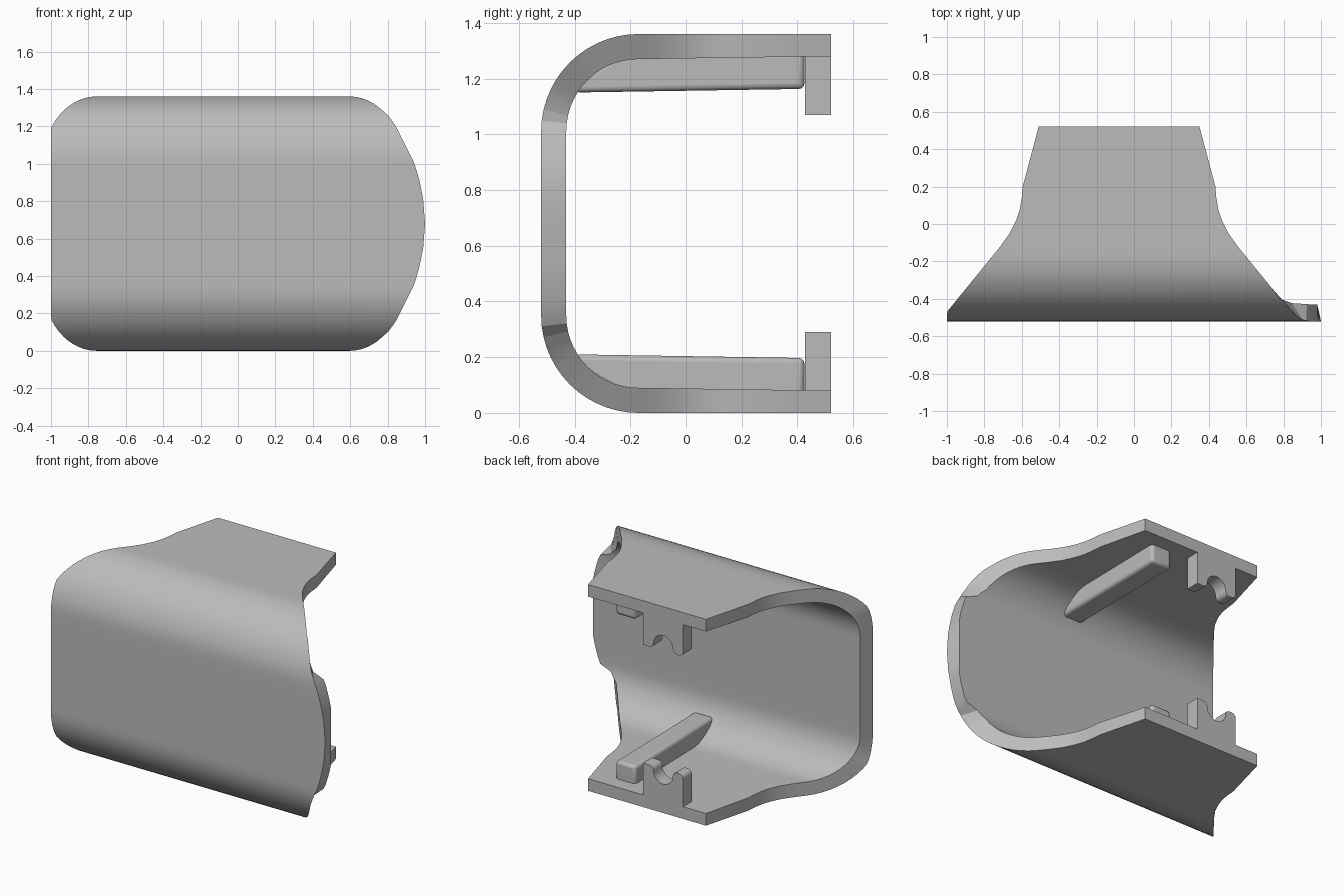
import bpy, bmesh, math

cube = bpy.data.objects.get("Cube")
if cube:
    bpy.data.objects.remove(cube)

HEIGHT, BACK = 1.36, 0.52
ARC_Y, ARC_Z = -0.17, 0.35      # centre of the rounded lower bend
MID_X = -0.08                   # centre line of the flanges

grey = bpy.data.materials.new("plain_grey")
grey.use_nodes = True
grey.diffuse_color = (0.5, 0.5, 0.5, 1)
grey.node_tree.nodes["Principled BSDF"].inputs["Base Color"].default_value = (0.5, 0.5, 0.5, 1)


def lerp_table(table, v):
    """Piecewise linear lookup in a rising table."""
    if v <= table[0][0]:
        return table[0][1]
    for (a, fa), (b, fb) in zip(table, table[1:]):
        if v <= b:
            return fa + (fb - fa) * (v - a) / (b - a)
    return table[-1][1]


# Half width of the flange against depth, and wall edge against height
HALF_WIDTH = [(-0.47, 0.92), (-0.12, 0.635), (-0.05, 0.585), (0.02, 0.55),
              (0.08, 0.53), (0.14, 0.52), (0.2, 0.515), (BACK, 0.43)]
WALL_EDGE = [(0, 0.6), (0.02, 0.69), (0.06, 0.765), (0.11, 0.81), (0.16, 0.845),
             (0.26, 0.895), (0.36, 0.945), (0.45, 0.97), (0.55, 0.99), (0.68, 1)]
INNER_EDGE = [(-0.43, 1), (-0.425, 0.85), (-0.4, 0.78)]


def left_x(y):
    return max(-1, MID_X - lerp_table(HALF_WIDTH, y))


def right_x(y, z, inner):
    by_depth = MID_X + lerp_table(HALF_WIDTH, y)
    if y > -0.39:
        return by_depth
    if inner:
        return min(lerp_table(INNER_EDGE, y), lerp_table(WALL_EDGE, z), 0.98)
    return lerp_table(WALL_EDGE, z)


def finish(bm, name, bevel=0):
    bmesh.ops.recalc_face_normals(bm, faces=bm.faces)
    mesh = bpy.data.meshes.new(name)
    bm.to_mesh(mesh)
    bm.free()
    mesh.materials.append(grey)
    obj = bpy.data.objects.new(name, mesh)
    bpy.context.collection.objects.link(obj)
    if bevel:
        mod = obj.modifiers.new("soft_edges", "BEVEL")
        mod.width, mod.segments, mod.limit_method = bevel, 3, "ANGLE"
    bpy.ops.object.select_all(action="DESELECT")
    obj.select_set(True)
    bpy.context.view_layer.objects.active = obj
    bpy.ops.object.shade_smooth_by_angle(angle=math.radians(30))
    return obj


def prism(name, points, shift, bevel=0):
    """Extrude a closed outline by the shift vector."""
    bm = bmesh.new()
    face = bm.faces.new([bm.verts.new(p) for p in points])
    geom = bmesh.ops.extrude_face_region(bm, geom=[face])["geom"]
    moved = [v for v in geom if isinstance(v, bmesh.types.BMVert)]
    bmesh.ops.translate(bm, verts=moved, vec=shift)
    return finish(bm, name, bevel)


# Shell: pairs of outer and inner points from lower flange to mid wall
stations = []
for y in (BACK, 0.36, 0.2, 0.14, 0.08, 0.02, -0.05, -0.12):
    stations.append(((y, 0), (y, 0.09 - 0.01 * (y - ARC_Y) / (BACK - ARC_Y))))
ARC_STEPS = 14
for i in range(ARC_STEPS + 1):
    a = math.pi / 2 * i / ARC_STEPS
    s, c = math.sin(a), math.cos(a)
    stations.append(((ARC_Y - 0.35 * s, ARC_Z - 0.35 * c),
                     (ARC_Y - 0.26 * s, ARC_Z - 0.26 * c)))
for z in (0.4, 0.45, 0.5, 0.55, 0.62, HEIGHT / 2):
    stations.append(((-BACK, z), (-0.43, z)))

bm = bmesh.new()
rings = []
for (oy, oz), (iy, iz) in stations:
    rings.append([(left_x(oy), oy, oz), (right_x(oy, oz, False), oy, oz),
                  (right_x(iy, iz, True), iy, iz), (left_x(iy), iy, iz)])
rings += [[(x, y, HEIGHT - z) for x, y, z in ring] for ring in reversed(rings[:-1])]
rings = [[bm.verts.new(p) for p in ring] for ring in rings]
for r, q in zip(rings, rings[1:]):
    for k in range(4):
        bm.faces.new((r[k], r[k - 1], q[k - 1], q[k]))
bm.faces.new(rings[0])
bm.faces.new(rings[-1])
finish(bm, "curved_shell")

# Clip outline: a lug with a round notch and softened prong tips
CLIP_X, CLIP_W, TIP, NOTCH, SOFT = -0.197, 0.147, 0.29, 0.07, 0.03


def arc(cx, cz, r, start, end, n=8):
    angles = [math.radians(start + (end - start) * i / n) for i in range(n + 1)]
    return [(cx + r * math.cos(a), cz + r * math.sin(a)) for a in angles]


clip = [(-CLIP_W, 0.06)]
clip += arc(SOFT - CLIP_W, TIP - SOFT, SOFT, 180, 90, 4)
clip += arc(-NOTCH - SOFT, TIP - SOFT, SOFT, 90, 0, 4)
clip += arc(0, TIP - SOFT, NOTCH, 180, 360, 12)[1:-1]
clip += arc(NOTCH + SOFT, TIP - SOFT, SOFT, 180, 90, 4)
clip += [(CLIP_W, TIP), (CLIP_W, 0.06)]

# Rib side outline, sunk into the flange and the bend
rib = [(0.425, 0.05), (0.425, 0.197), (-0.4, 0.21), (-0.37, 0.15), (-0.2, 0.05)]

for side in ("lower", "upper"):
    flip = (lambda z: z) if side == "lower" else (lambda z: HEIGHT - z)
    prism(side + "_clip", [(CLIP_X + x, 0.428, flip(z)) for x, z in clip],
          (0, BACK - 0.428, 0))
    prism(side + "_rib", [(0.072, y, flip(z)) for y, z in rib], (0.146, 0, 0), 0.02)
